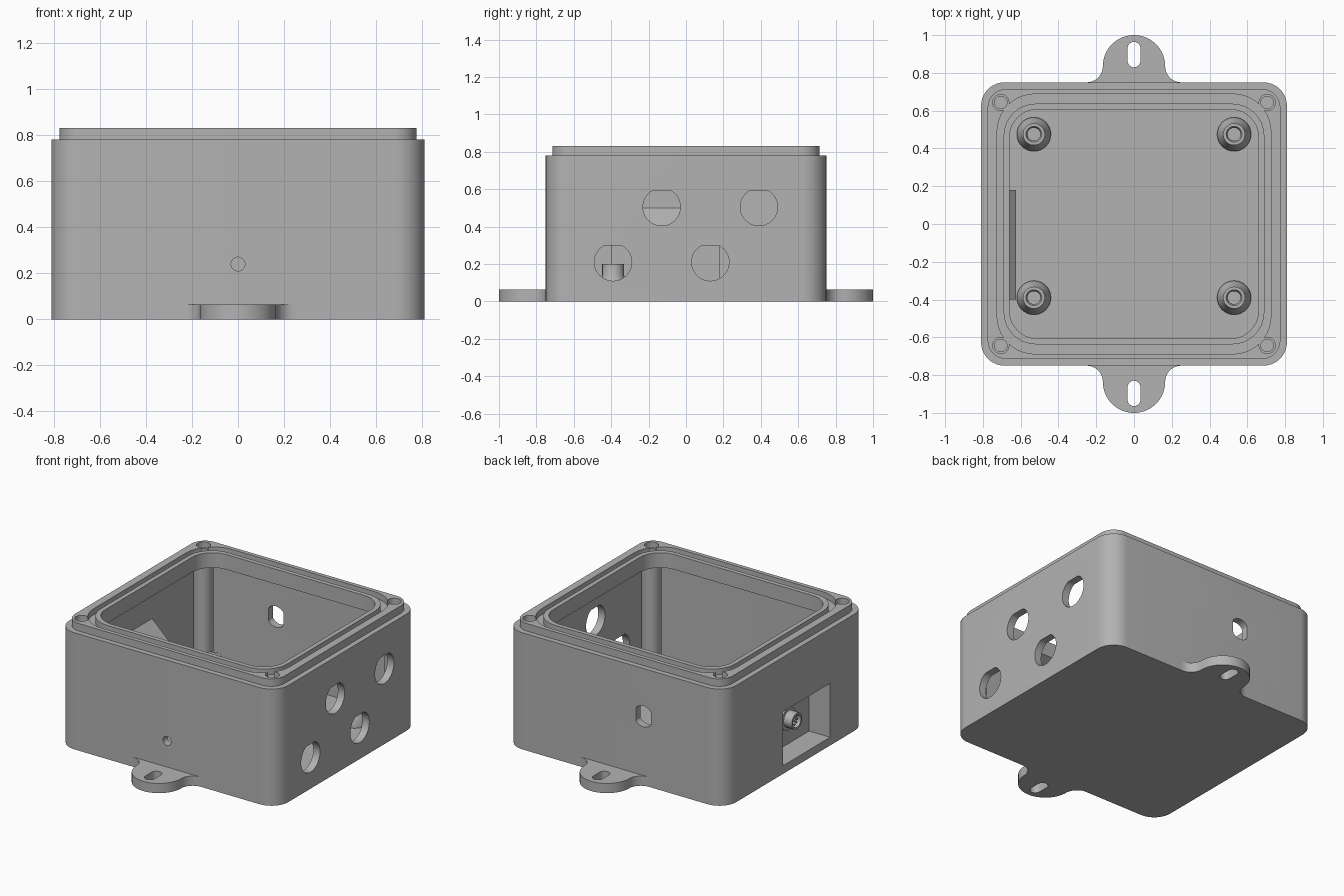
import bpy, bmesh
from math import sin, cos, pi, radians
from mathutils import Vector

cube = bpy.data.objects.get("Cube")
if cube:
    bpy.data.objects.remove(cube, do_unlink=True)

grey = bpy.data.materials.new("moulded grey plastic")
grey.use_nodes = True
GREY = (0.45, 0.45, 0.45, 1)
grey.diffuse_color = GREY
grey.node_tree.nodes["Principled BSDF"].inputs["Base Color"].default_value = GREY

AXES = {"X": lambda u, v, w: (w, u, v),
        "Y": lambda u, v, w: (u, w, v),
        "Z": lambda u, v, w: (u, v, w)}


def loft(name, sections, axis="Z"):
    """Skin a closed solid over (outline, height) sections."""
    bm = bmesh.new()
    rings = [[bm.verts.new(AXES[axis](u, v, w)) for u, v in pts] for pts, w in sections]
    n = len(rings[0])
    for a, b in zip(rings, rings[1:]):
        for i in range(n):
            j = (i + 1) % n
            bm.faces.new((a[i], a[j], b[j], b[i]))
    bm.faces.new(rings[0])
    bm.faces.new(rings[-1])
    bmesh.ops.recalc_face_normals(bm, faces=bm.faces)
    mesh = bpy.data.meshes.new(name)
    bm.to_mesh(mesh)
    bm.free()
    mesh.materials.append(grey)
    obj = bpy.data.objects.new(name, mesh)
    bpy.context.collection.objects.link(obj)
    return obj


def prism(name, pts, w0, w1, axis="Z"):
    return loft(name, [(pts, w0), (pts, w1)], axis)


def arc(cu, cv, r, a0, a1, n=10):
    steps = [radians(a0 + (a1 - a0) * i / n) for i in range(n + 1)]
    return [(cu + r * cos(a), cv + r * sin(a)) for a in steps]


def circle(cu, cv, r, n=40):
    return arc(cu, cv, r, 0, 360, n)[:-1]


def rounded(hx, hy, r):
    corners = ((1, 1, 0), (-1, 1, 90), (-1, -1, 180), (1, -1, 270))
    return [p for sx, sy, a in corners
            for p in arc(sx * (hx - r), sy * (hy - r), r, a, a + 90)]


def combine(target, tool, operation):
    """Apply a boolean and throw the tool away."""
    mod = target.modifiers.new(operation, "BOOLEAN")
    mod.operation, mod.object, mod.solver = operation, tool, "EXACT"
    bpy.context.view_layer.objects.active = target
    bpy.ops.object.modifier_apply(modifier=mod.name)
    bpy.data.objects.remove(tool, do_unlink=True)


def cut(target, tool):
    combine(target, tool, "DIFFERENCE")


# Outer shell with a stepped rim
outer, rim = rounded(0.81, 0.75, 0.125), rounded(0.775, 0.715, 0.1)
body = loft("enclosure_body", [(outer, 0), (outer, 0.78), (rim, 0.78), (rim, 0.83)])

# Cavity: wide below, narrowing to a thick neck under the rim
wide, neck = rounded(0.76, 0.70, 0.09), rounded(0.66, 0.607, 0.15)
cut(body, loft("cavity", [(wide, 0.04), (wide, 0.68), (neck, 0.73), (neck, 0.9)]))

# Gasket groove around the neck
groove = prism("groove", rounded(0.725, 0.688, 0.2), 0.79, 0.9)
cut(groove, prism("groove_core", rounded(0.69, 0.637, 0.17), 0.7, 1.0))
cut(body, groove)

# Corner screw columns with stepped holes
for sx in (-1, 1):
    for sy in (-1, 1):
        x, y = sx * 0.705, sy * 0.643
        combine(body, prism("screw_column", circle(x, y, 0.06), 0.02, 0.76), "UNION")
        big, small = circle(x, y, 0.043), circle(x, y, 0.033)
        cut(body, loft("screw_hole", [(small, 0.4), (small, 0.79), (big, 0.79), (big, 0.9)]))

# Connector housing inside the right wall, and the pocket cut into it
housing = [(-0.785, 0.02), (-0.625, 0.02), (-0.625, 0.37), (-0.76, 0.5), (-0.785, 0.5)]
combine(body, prism("housing", housing, -0.40, 0.18, "Y"), "UNION")
pocket = [(-0.9, 0.055), (-0.655, 0.055), (-0.655, 0.33), (-0.81, 0.415), (-0.9, 0.415)]
cut(body, prism("pocket", pocket, -0.365, 0.135, "Y"))

# Four cable holes with flat tops
for y, z in ((-0.39, 0.21), (-0.13, 0.505), (0.13, 0.21), (0.39, 0.505)):
    pts = [(u, min(v, z + 0.088)) for u, v in circle(y, z, 0.1)]
    cut(body, prism("cable_hole", pts, 0.7, 0.9, "X"))

# Small front hole and flat-sided rear hole
cut(body, prism("front_hole", circle(0, 0.24, 0.03), -0.9, -0.65, "Y"))
pts = [(max(-0.265, min(-0.155, u)), v) for u, v in circle(-0.21, 0.46, 0.07)]
cut(body, prism("rear_hole", pts, 0.65, 0.9, "Y"))
parts = [body]

# Mounting tabs with slots
side = [(0.25, 0.72)] + arc(0.25, 0.835, 0.085, 270, 180)
side += arc(0, 0.835, 0.165, 0, 90, 16)[1:]
outline = side + [(-x, y) for x, y in reversed(side[:-1])]
slot = arc(0, 0.93, 0.034, 0, 180) + arc(0, 0.863, 0.034, 180, 360)
for name, s in (("rear_mounting_tab", 1), ("front_mounting_tab", -1)):
    tab = prism(name, [(x, s * y) for x, y in outline], 0, 0.065)
    cut(tab, prism("slot", [(x, s * y) for x, y in slot], -0.1, 0.2))
    parts.append(tab)

# Hollow board standoffs with flared feet
profile = ((0.09, 0.035), (0.09, 0.06), (0.075, 0.1), (0.058, 0.14), (0.058, 0.2),
           (0.042, 0.2), (0.034, 0.185), (0.034, 0.07))
for x in (-0.53, 0.53):
    for y in (-0.39, 0.475):
        parts.append(loft("board_standoff", [(circle(x, y, r), z) for r, z in profile]))

# Round connector in the pocket: socket, centre pin and ring of small pins
cy, cz = -0.115, 0.24
socket = ((0.075, -0.645), (0.075, -0.68), (0.055, -0.68), (0.055, -0.74),
          (0.042, -0.74), (0.042, -0.67))
parts.append(loft("connector_socket", [(circle(cy, cz, r), x) for r, x in socket], "X"))
parts.append(prism("connector_centre_pin", circle(cy, cz, 0.012, 16), -0.66, -0.73, "X"))
for i in range(8):
    a = i * pi / 4
    pin = circle(cy + 0.028 * cos(a), cz + 0.028 * sin(a), 0.005, 8)
    parts.append(prism("connector_pin", pin, -0.66, -0.725, "X"))

# Smooth the curves, keep the edges crisp
bpy.ops.object.select_all(action="DESELECT")
for part in parts:
    part.select_set(True)
bpy.context.view_layer.objects.active = body
bpy.ops.object.shade_smooth_by_angle(angle=radians(30))
